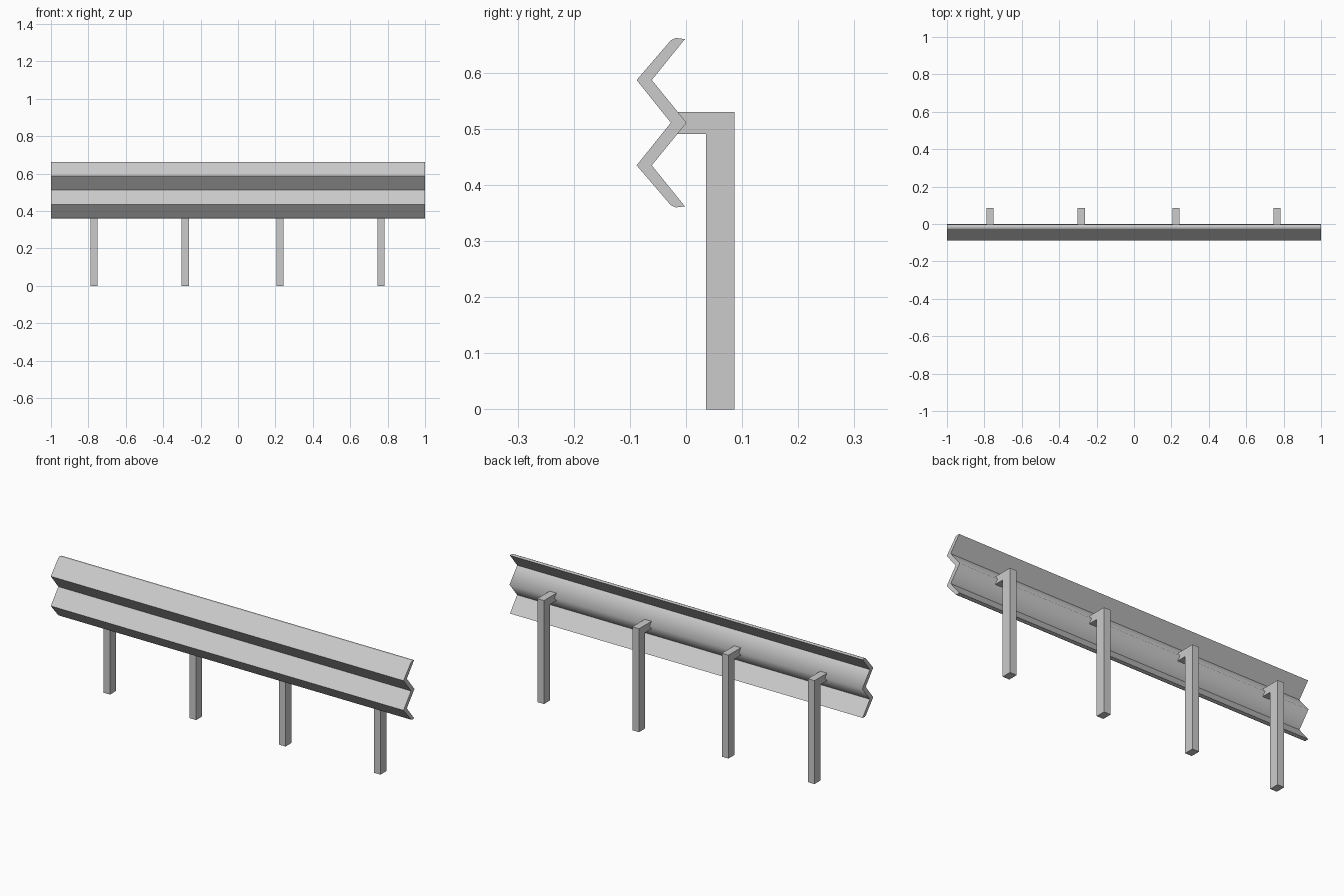
import bpy
import bmesh

cube = bpy.data.objects.get("Cube")
if cube:
    bpy.data.objects.remove(cube, do_unlink=True)

steel = bpy.data.materials.new("galvanised_grey")
steel.use_nodes = True
grey = (0.6, 0.6, 0.6, 1)
steel.diffuse_color = grey
steel.node_tree.nodes["Principled BSDF"].inputs["Base Color"].default_value = grey


def extrude_profile(name, profile, x0, x1):
    """Sweep a closed (y, z) outline along x and cap both ends."""
    bm = bmesh.new()
    face = bm.faces.new([bm.verts.new((x0, y, z)) for y, z in profile])
    swept = bmesh.ops.extrude_face_region(bm, geom=[face])["geom"]
    verts = [v for v in swept if isinstance(v, bmesh.types.BMVert)]
    bmesh.ops.translate(bm, verts=verts, vec=(x1 - x0, 0, 0))
    bmesh.ops.recalc_face_normals(bm, faces=bm.faces)
    mesh = bpy.data.meshes.new(name)
    bm.to_mesh(mesh)
    bm.free()
    mesh.materials.append(steel)
    obj = bpy.data.objects.new(name, mesh)
    bpy.context.collection.objects.link(obj)
    return obj


# Corrugated rail: upper half of the section, mirrored about its middle ridge
MID = 0.511
front = [(-0.027, 0), (-0.088, 0.076), (-0.027, 0.147), (-0.018, 0.151)]
back = [(-0.002, 0.149), (-0.061, 0.076), (0.001, 0)]
upper = front + back
lower = [(y, -h) for y, h in reversed(upper[1:-1])]
rail = extrude_profile("guard_rail", [(y, MID + h) for y, h in upper + lower], -1, 1)

# Only the rear middle ridge is softly shaded
for poly in rail.data.polygons:
    poly.use_smooth = abs(poly.normal.x) < 0.5
for edge in rail.data.edges:
    ends = [rail.data.vertices[i].co for i in edge.vertices]
    edge.use_edge_sharp = not all(v.y > 0 for v in ends)

# Posts, each with a short arm reaching forward to the rail
post_profile = [(0.086, 0), (0.086, 0.53), (-0.016, 0.53),
                (-0.016, 0.491), (0.036, 0.491), (0.036, 0)]
for i, x in enumerate((-0.77, -0.282, 0.225, 0.764)):
    extrude_profile(f"post_{i + 1}", post_profile, x - 0.019, x + 0.019)
